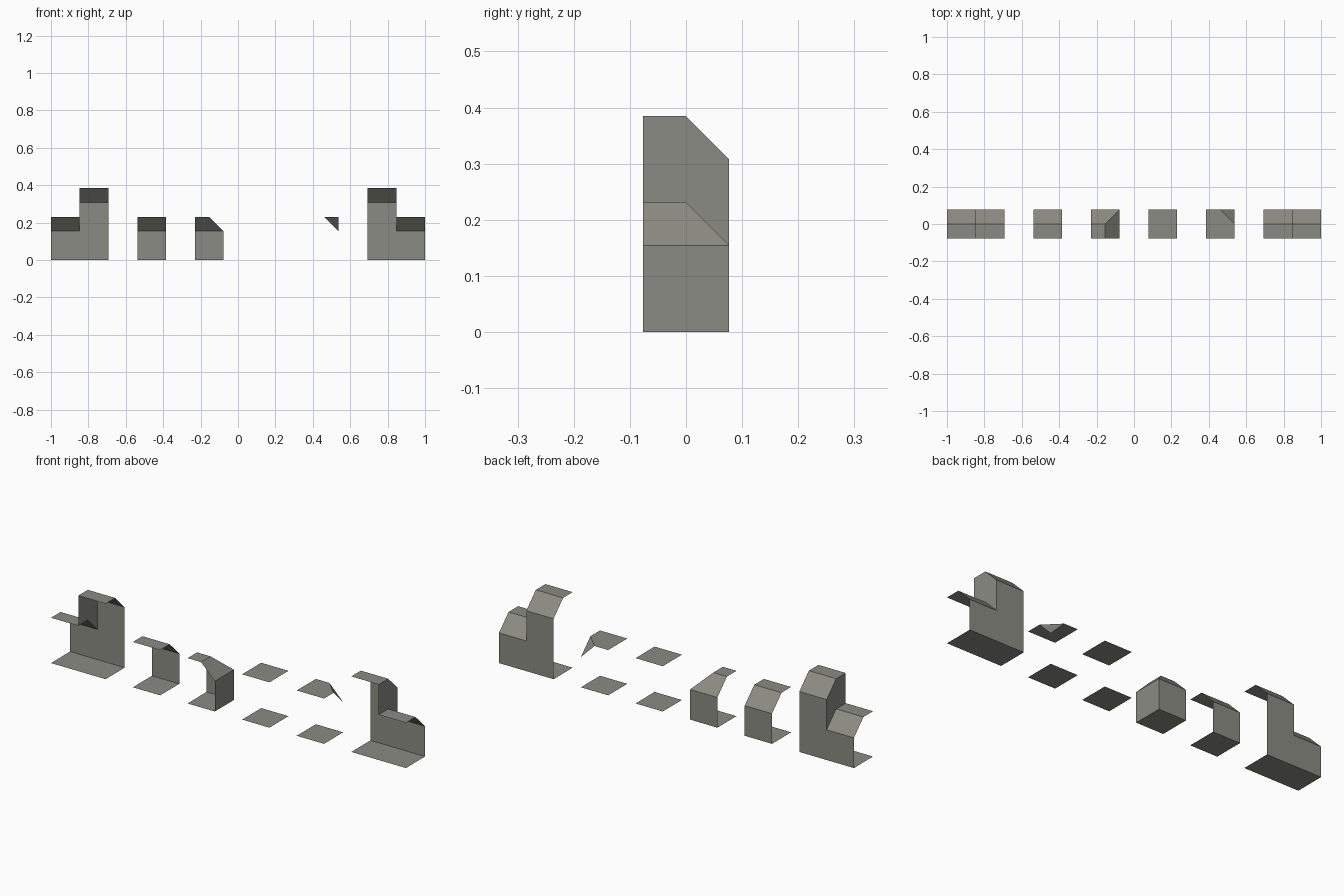
import bpy

if "Cube" in bpy.data.objects:
    bpy.data.objects.remove(bpy.data.objects["Cube"])

U = 1 / 13          # half a tile; the whole strip is 26 half tiles long

stone = bpy.data.materials.new("warm grey stone")
stone.diffuse_color = (0.26, 0.26, 0.23, 1)
stone.use_nodes = True
stone.node_tree.nodes["Principled BSDF"].inputs["Base Color"].default_value = stone.diffuse_color


def build(name, faces):
    """Make one open-shell object from polygons given in half-tile units."""
    verts, index, polys = [], {}, []
    for face in faces:
        for p in face:
            if p not in index:
                index[p] = len(verts)
                verts.append([c * U for c in p])
        polys.append([index[p] for p in face])
    mesh = bpy.data.meshes.new(name)
    mesh.from_pydata(verts, [], polys)
    mesh.materials.append(stone)
    mesh.update()
    obj = bpy.data.objects.new(name, mesh)
    bpy.context.collection.objects.link(obj)


def rim(top):
    """Profile (y, z): flat top, chamfer, start of the wall."""
    return [(-1, top), (0, top), (1, top - 1)]


def ledge(x0, x1, top):
    """Top, chamfer, back wall and floor swept from x0 to x1."""
    path = rim(top) + [(1, 0), (-1, 0)]
    return [[(x0, *a), (x1, *a), (x1, *b), (x0, *b)] for a, b in zip(path, path[1:])]


def plate(x0, x1, z):
    return [(x0, -1, z), (x1, -1, z), (x1, 1, z), (x0, 1, z)]


def step(x, low, high, facing):
    """Upright face closing the height change between two ledges."""
    face = [(x, *p) for p in rim(low) + rim(high)[::-1]]
    return face if facing > 0 else face[::-1]


# Stepped ledges at both ends
build("left_step_ledge", ledge(-13, -11, 3) + ledge(-11, -9, 5) + [step(-11, 3, 5, -1)])
build("right_step_ledge", ledge(9, 11, 5) + ledge(11, 13, 3) + [step(11, 3, 5, 1)])

# Straight ledge
build("straight_ledge", ledge(-7, -5, 3))

# Outer corner: walls at the back and right, mitred chamfers
build("outer_corner", [
    [(-3, -1, 3), (-2, -1, 3), (-2, 0, 3), (-3, 0, 3)],
    [(-3, 0, 3), (-2, 0, 3), (-1, 1, 2), (-3, 1, 2)],
    [(-2, -1, 3), (-1, -1, 2), (-1, 1, 2), (-2, 0, 3)],
    [(-3, 1, 2), (-1, 1, 2), (-1, 1, 0), (-3, 1, 0)],
    [(-1, -1, 0), (-1, 1, 0), (-1, 1, 2), (-1, -1, 2)],
    plate(-3, -1, 0)[::-1],
])

# Flat interior tile: floor and top only
build("flat_tile", [plate(1, 3, 3), plate(1, 3, 0)[::-1]])

# Inner corner: top with one corner folded down
build("inner_corner", [
    [(5, -1, 3), (7, -1, 3), (7, 0, 3), (6, 1, 3), (5, 1, 3)],
    [(6, 1, 3), (7, 0, 3), (7, 1, 2)],
    plate(5, 7, 0)[::-1],
])
